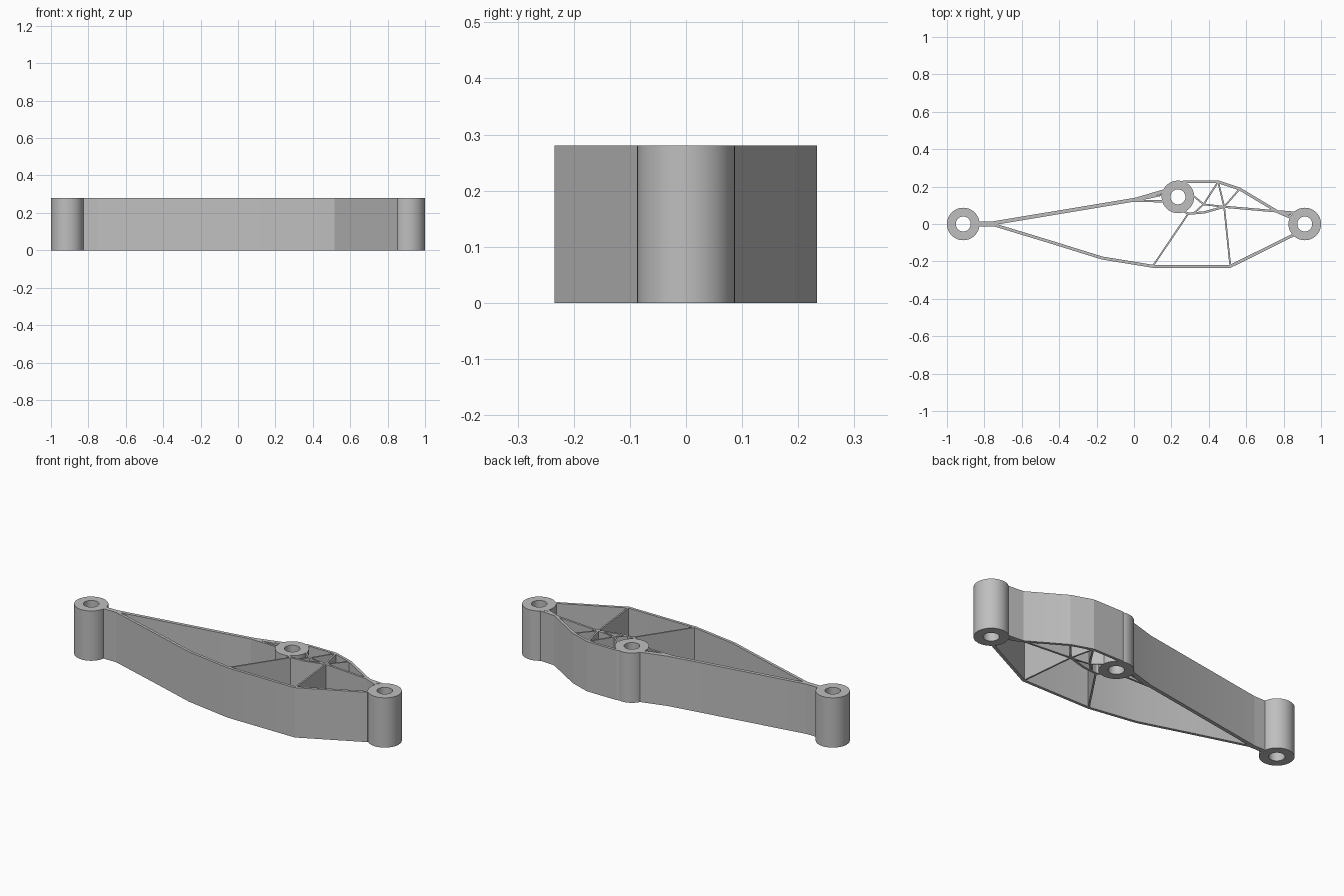
import bpy, bmesh, math
from mathutils import Vector

cube = bpy.data.objects.get("Cube")
if cube:
    bpy.data.objects.remove(cube, do_unlink=True)

HEIGHT = 0.28
BOSS_R, HOLE_R = 0.087, 0.04

grey = bpy.data.materials.new("plain_grey")
grey.use_nodes = True
grey.diffuse_color = (0.52, 0.52, 0.52, 1)
grey.node_tree.nodes["Principled BSDF"].inputs["Base Color"].default_value = grey.diffuse_color


def finish(name, bm, angle):
    bmesh.ops.recalc_face_normals(bm, faces=bm.faces)
    mesh = bpy.data.meshes.new(name)
    bm.to_mesh(mesh)
    bm.free()
    mesh.materials.append(grey)
    ob = bpy.data.objects.new(name, mesh)
    bpy.context.collection.objects.link(ob)
    bpy.ops.object.select_all(action="DESELECT")
    ob.select_set(True)
    bpy.context.view_layer.objects.active = ob
    bpy.ops.object.shade_smooth_by_angle(angle=math.radians(angle))


def boss(name, cx, cy, n=64):
    """Round tube with a through hole."""
    bm = bmesh.new()
    section = [(BOSS_R, 0), (BOSS_R, HEIGHT), (HOLE_R, HEIGHT), (HOLE_R, 0)]
    rings = []
    for i in range(n):
        a = 2 * math.pi * i / n
        rings.append([bm.verts.new((cx + r * math.cos(a), cy + r * math.sin(a), z))
                      for r, z in section])
    for i, ring in enumerate(rings):
        nxt = rings[(i + 1) % n]
        for k in range(4):
            bm.faces.new((ring[k], nxt[k], nxt[k - 3], ring[k - 3]))
    finish(name, bm, 30)


def wall(name, path, thick):
    """Full-height wall along a path, mitred at its bends."""
    pts = [Vector(p) for p in path]
    dirs = [(b - a).normalized() for a, b in zip(pts, pts[1:])]
    bm = bmesh.new()
    rows = []
    for i, p in enumerate(pts):
        d0, d1 = dirs[max(i - 1, 0)], dirs[min(i, len(dirs) - 1)]
        t = (d0 + d1).normalized()
        off = Vector((-t.y, t.x)) * (thick / 2 / t.dot(d0))
        rows.append([bm.verts.new((*q, z)) for q, z in
                     ((p - off, 0), (p + off, 0), (p + off, HEIGHT), (p - off, HEIGHT))])
    for a, b in zip(rows, rows[1:]):
        for k in range(4):
            bm.faces.new((a[k], b[k], b[k - 3], a[k - 3]))
    bm.faces.new(rows[0])
    bm.faces.new(rows[-1])
    finish(name, bm, 12)


# Pivot bosses
boss("right_end_boss", -0.913, 0)
boss("left_end_boss", 0.913, 0)
boss("middle_boss", 0.235, 0.145)

# Shared truss joints
LOW_A, LOW_B = (0.10, -0.226), (0.515, -0.226)
HUB, KNOT = (0.482, 0.092), (0.372, 0.105)
TOP_A, TOP_B = (0.45, 0.226), (0.565, 0.187)
BELLY, TAIL = (0.29, 0.055), (0.76, 0.068)

# Outer skin
wall("front_skin", [(-0.80, 0.002), (-0.75, -0.004), (-0.45, -0.095), (-0.17, -0.182),
                    LOW_A, LOW_B, (0.85, -0.06)], 0.016)
wall("back_skin", [(-0.84, 0.0), (-0.76, 0.003), (0.01, 0.131), (0.17, 0.178)], 0.02)
wall("back_skin_branch", [(-0.01, 0.125), (0.16, 0.121)], 0.012)
wall("back_skin_link", [(0.035, 0.13), (0.165, 0.158)], 0.008)
wall("back_hump", [(0.235, 0.215), (0.27, 0.226), TOP_A, TOP_B,
                   (0.77, 0.064), (0.85, 0.03)], 0.015)
wall("neck_web", [(-0.84, 0.0), (-0.75, 0.0)], 0.026)

# Inner chord from the middle boss to the left end
wall("inner_chord", [(0.25, 0.075), BELLY, (0.375, 0.062), HUB, TAIL, (0.87, 0.06)], 0.012)

# Bracing webs
webs = {
    "long_web": (LOW_A, BELLY),
    "cross_web": (LOW_B, HUB),
    "hump_web_a": (HUB, TOP_A),
    "hump_web_b": (HUB, TOP_B),
    "knot_web_a": (KNOT, TOP_A),
    "knot_web_b": (KNOT, HUB),
    "knot_web_c": (KNOT, (0.30, 0.165)),
    "knot_web_d": (KNOT, (0.32, 0.058)),
    "tail_web": (TAIL, (0.84, 0.052)),
}
for name, ends in webs.items():
    wall(name, ends, 0.009)
